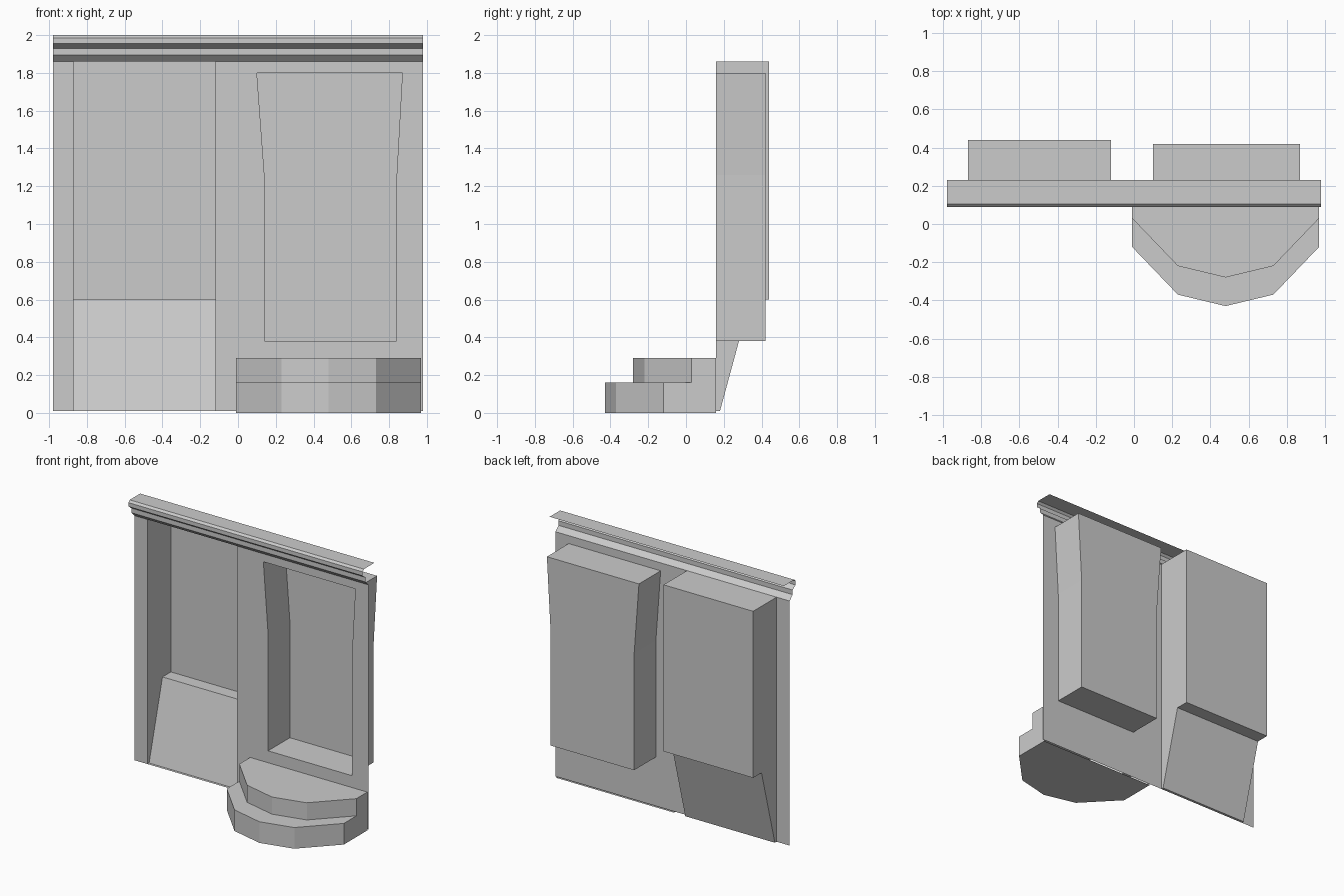
import bpy

if "Cube" in bpy.data.objects:
    bpy.data.objects.remove(bpy.data.objects["Cube"])

WALL_Y, BASE, TOP, HALF = 0.16, 0.01, 1.86, 0.98


def make(name, loops, closed=False, extra=()):
    """Skin consecutive point loops with quads, then add extra polygons."""
    verts, faces = [], []
    n = len(loops[0])
    for loop in loops:
        verts += loop
    for r in range(len(loops) - 1):
        for i in range(n if closed else n - 1):
            j = (i + 1) % n
            faces.append((r * n + i, r * n + j, (r + 1) * n + j, (r + 1) * n + i))
    for poly in extra:
        faces.append(tuple(range(len(verts), len(verts) + len(poly))))
        verts += poly
    mesh = bpy.data.meshes.new(name)
    mesh.from_pydata(verts, [], faces)
    mesh.validate()
    obj = bpy.data.objects.new(name, mesh)
    bpy.context.collection.objects.link(obj)
    return obj


def along_x(profile, x0, x1):
    return [[(x, y, z) for y, z in profile] for x in (x0, x1)]


# Right recess: outline widens toward the top, with a flat back
outline = [(0.14, 0.38), (0.84, 0.38), (0.84, 1.26), (0.87, 1.80), (0.10, 1.80), (0.14, 1.26)]
front = [(x, WALL_Y, z) for x, z in outline]
back = [(x, 0.42, z) for x, z in outline]
make("right_recess", [back, front], True, [back])

# Flat wall: strip left of the niche, and a panel framing the right recess
NICHE_L, NICHE_R = -0.87, -0.12
frame = [(NICHE_R, BASE), (HALF, BASE), (HALF, 1.26), (HALF, TOP), (NICHE_R, TOP), (NICHE_R, 1.26)]
strip = [(-HALF, BASE), (NICHE_L, BASE), (NICHE_L, TOP), (-HALF, TOP)]
make("front_wall", [[(x, WALL_Y, z) for x, z in frame], front], True,
     [[(x, WALL_Y, z) for x, z in strip]])

# Left niche: sloped apron, ledge, back and ceiling, closed at both ends
niche = [(WALL_Y, BASE), (0.18, BASE), (0.34, 0.60), (0.44, 0.60), (0.44, TOP), (WALL_Y, TOP)]
a, b = along_x(niche, NICHE_L, NICHE_R)
make("left_niche", [b, a], False, [a, b[::-1]])

# Cornice: thin moulding sheet with open ends
cornice = [(0.23, 2.0), (0.105, 2.0), (0.09, 1.985), (0.09, 1.955),
           (0.125, 1.93), (0.125, 1.895), (WALL_Y, TOP)]
a, b = along_x(cornice, -HALF, HALF)
make("cornice", [b, a][::-1])

# Two-tier rounded steps
arc = [(-0.01, -0.12), (0.23, -0.37), (0.48, -0.43), (0.73, -0.37), (0.97, -0.12)]
SET_BACK = 0.15
tiers = [[(x, y + dy, z) for x, y in arc]
         for dy, z in ((0, 0), (0, 0.16), (SET_BACK, 0.16), (SET_BACK, 0.29))]
rear = [(0.97, WALL_Y), (-0.01, WALL_Y)]
low = tiers[0] + [(x, y, 0) for x, y in rear]
high = tiers[3] + [(x, y, 0.29) for x, y in rear]
sides = [[(x, y, z) for y, z in ((WALL_Y, 0), (WALL_Y, 0.29), (0.03, 0.29),
                                 (0.03, 0.16), (-0.12, 0.16), (-0.12, 0))]
         for x in (-0.01, 0.97)]
make("steps", tiers, False, [low[::-1], high, sides[0], sides[1][::-1]])
